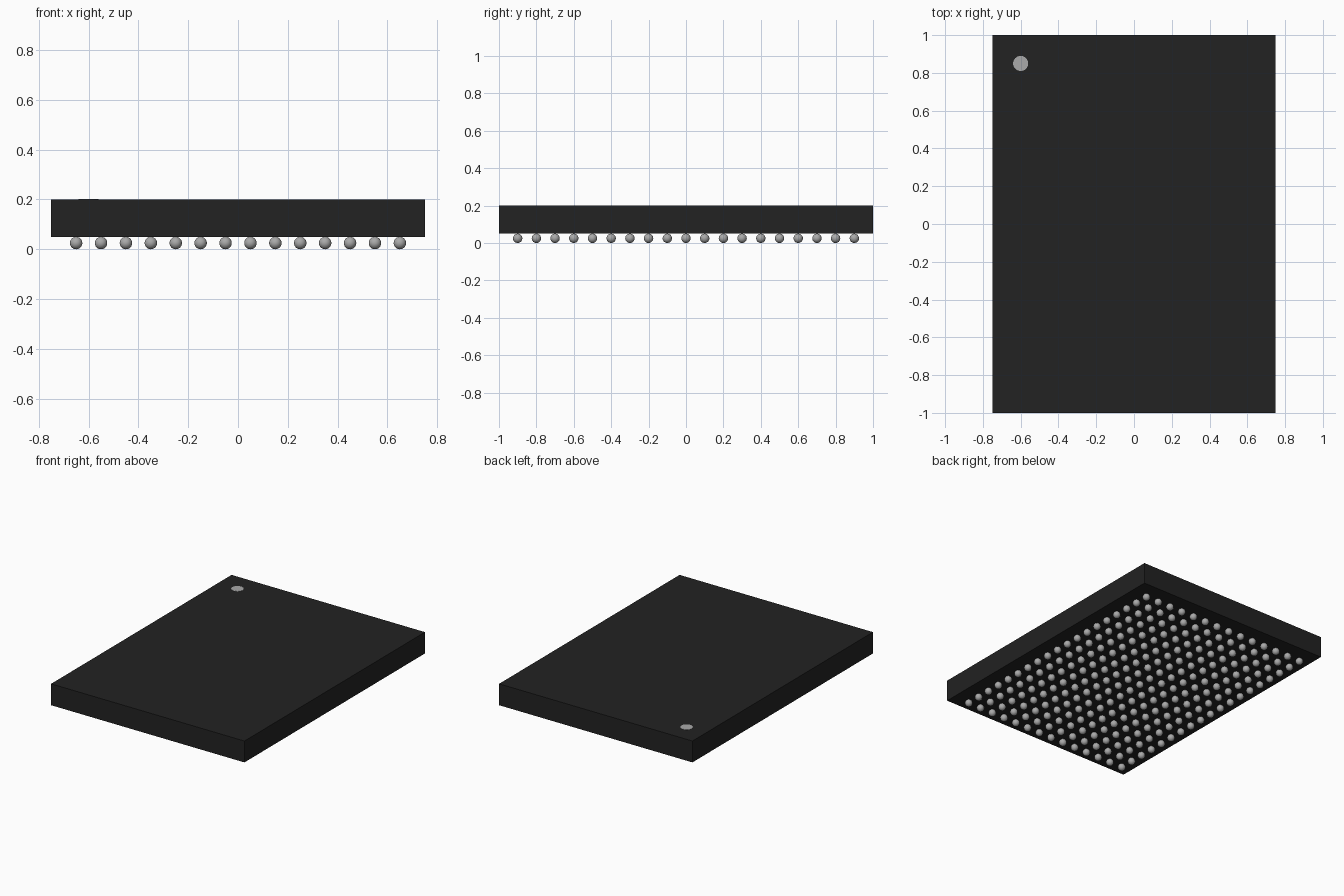
import bpy

cube = bpy.data.objects.get("Cube")
if cube:
    bpy.data.objects.remove(cube, do_unlink=True)


def make_material(name, grey):
    mat = bpy.data.materials.new(name)
    mat.use_nodes = True
    colour = (grey, grey, grey, 1)
    mat.diffuse_color = colour
    mat.node_tree.nodes["Principled BSDF"].inputs["Base Color"].default_value = colour
    return mat


def finish(name, mat):
    obj = bpy.context.object
    obj.name = name
    obj.data.name = name
    obj.data.materials.append(mat)
    return obj


black = make_material("black_plastic", 0.016)
silver = make_material("silver_solder", 0.4)
marker_grey = make_material("marker_grey", 0.4)

WIDTH, LENGTH, TOP = 1.5, 2.0, 0.2
RADIUS, PITCH = 0.025, 0.1
COLUMNS, ROWS = 14, 19

# Package body: a plain slab resting on the solder balls
thickness = TOP - 2 * RADIUS
bpy.ops.mesh.primitive_cube_add(size=1, location=(0, 0, TOP - thickness / 2))
body = finish("package_body", black)
body.scale = (WIDTH, LENGTH, thickness)
bpy.ops.object.transform_apply(location=False, rotation=False, scale=True)

# Round marker for the first pin, a thin plate on the top
bpy.ops.mesh.primitive_cylinder_add(
    vertices=32, radius=0.04, depth=0.002, location=(-0.6, 0.85, TOP))
finish("pin_one_marker", marker_grey)

# Grid of solder balls: one smooth sphere arrayed in both directions
corner = (-PITCH * (COLUMNS - 1) / 2, -PITCH * (ROWS - 1) / 2, RADIUS)
bpy.ops.mesh.primitive_uv_sphere_add(
    segments=20, ring_count=12, radius=RADIUS, location=corner)
balls = finish("solder_balls", silver)
bpy.ops.object.shade_smooth()
for name, count, offset in (("columns", COLUMNS, (PITCH, 0, 0)),
                            ("rows", ROWS, (0, PITCH, 0))):
    array = balls.modifiers.new(name, "ARRAY")
    array.count = count
    array.use_relative_offset = False
    array.use_constant_offset = True
    array.constant_offset_displace = offset
